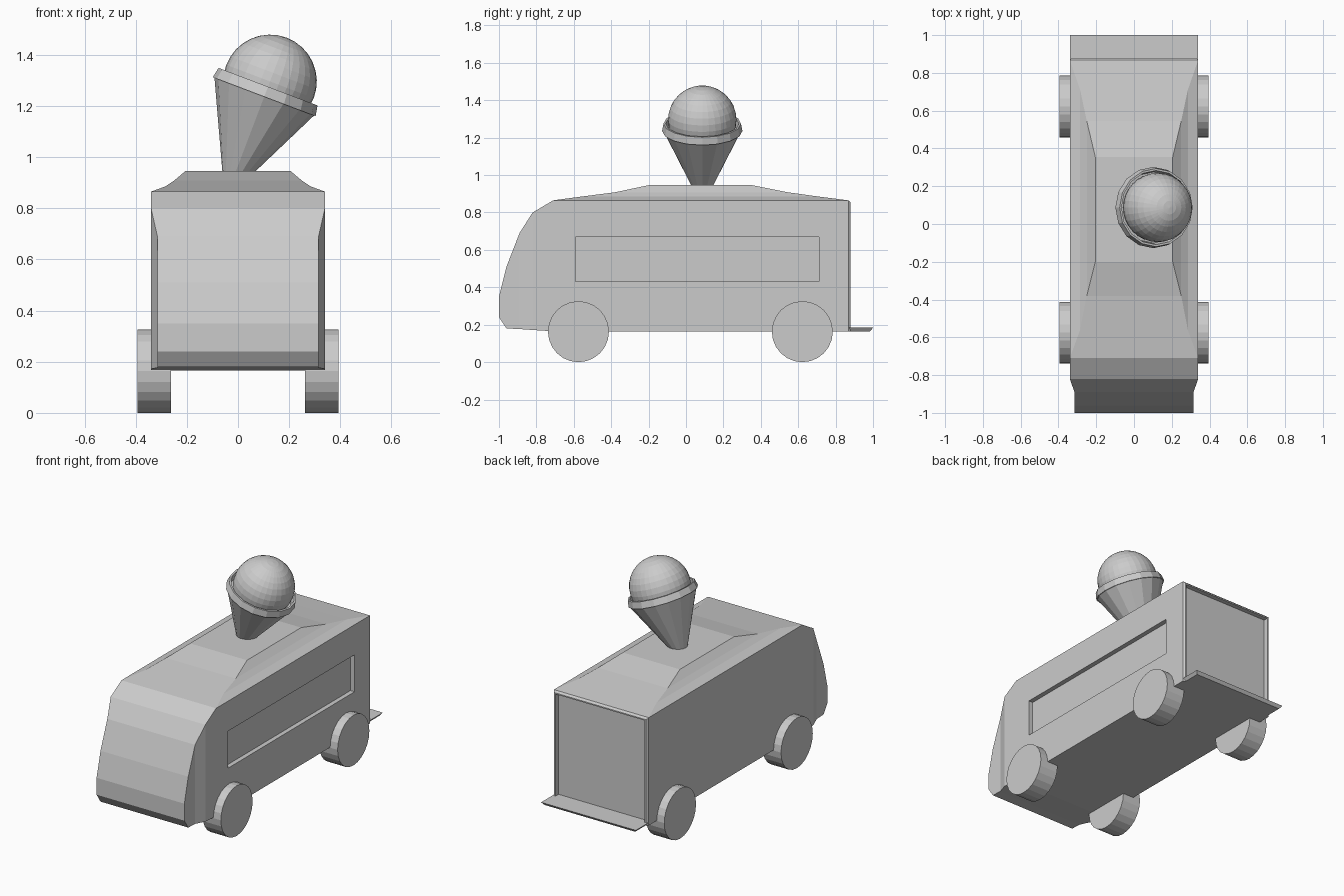
import bpy, bmesh
from math import sin, cos, pi, radians
from mathutils import Matrix

if "Cube" in bpy.data.objects:
    bpy.data.objects.remove(bpy.data.objects["Cube"])


def loft(bm, loops, cap_start=False, cap_end=True, skip=()):
    """Bridge equal-length point loops with quads; skip holds (span, edge) gaps."""
    rows = [[bm.verts.new(p) for p in loop] for loop in loops]
    n = len(rows[0])
    for s in range(len(rows) - 1):
        for e in range(n):
            if (s, e) not in skip:
                f = (e + 1) % n
                bm.faces.new((rows[s][e], rows[s][f], rows[s + 1][f], rows[s + 1][e]))
    if cap_start:
        bm.faces.new(rows[0][::-1])
    if cap_end:
        bm.faces.new(rows[-1])


def finish(bm, name, matrix=None):
    bmesh.ops.remove_doubles(bm, verts=bm.verts, dist=0.0005)
    bmesh.ops.recalc_face_normals(bm, faces=bm.faces)
    mesh = bpy.data.meshes.new(name)
    bm.to_mesh(mesh)
    bm.free()
    obj = bpy.data.objects.new(name, mesh)
    bpy.context.collection.objects.link(obj)
    if matrix:
        obj.matrix_world = matrix
    return obj


def flat_rect(w, y0, y1, z):
    return [(-w, y0, z), (w, y0, z), (w, y1, z), (-w, y1, z)]


def side_rect(x, y0, y1, z0, z1):
    return [(x, y0, z0), (x, y1, z0), (x, y1, z1), (x, y0, z1)]


def circle(r, z, n):
    return [(r * cos(2 * pi * i / n), r * sin(2 * pi * i / n), z) for i in range(n)]


# Van body: cross-sections (y, bottom, top, half width) from nose to recessed back
stations = [(-1.0, .24, .35, .315), (-.96, .18, .51, .315), (-.89, .177, .69, .315),
            (-.82, .172, .80, .34), (-.71, .165, .865, .34), (.868, .165, .865, .34),
            (.88, .165, .853, .33), (.88, .18, .845, .32), (.85, .18, .845, .32)]
body = bmesh.new()
loft(body, [[(-w, y, b), (w, y, b), (w, y, t), (-w, y, t)] for y, b, t, w in stations],
     cap_start=True, skip={(4, 1), (4, 2)})
# Stepped roof fills the open top
loft(body, [flat_rect(.34, -.71, .868, .865), flat_rect(.285, -.56, .71, .885),
            flat_rect(.25, -.38, .545, .908), flat_rect(.205, -.2, .355, .946)])
# Serving hatch recess fills the open right side
loft(body, [side_rect(.34, -.71, .868, .165, .865), side_rect(.34, -.59, .71, .43, .67),
            side_rect(.31, -.59, .71, .43, .67)])
finish(body, "van_body")

# Rear step
step = bmesh.new()
loft(step, [flat_rect(.325, .85, .985, .165), flat_rect(.34, .85, 1.0, .184)], cap_start=True)
finish(step, "rear_step")

# Wheels
for side, x in (("left", -.3275), ("right", .3275)):
    for end, y in (("front", -.575), ("rear", .622)):
        wheel = bmesh.new()
        loft(wheel, [circle(.163, -.066, 24), circle(.163, .066, 24)], cap_start=True)
        finish(wheel, f"{end}_{side}_wheel",
               Matrix.Translation((x, y, .163)) @ Matrix.Rotation(pi / 2, 4, 'Y'))

# Tilted roof cone with rim, and the scoop in it
tilt = Matrix.Translation((-.0495, .087, .836)) @ Matrix.Rotation(radians(20.8), 4, 'Y')
cone = bmesh.new()
loft(cone, [circle(r, z, 16) for r, z in
            ((.003, 0), (.208, .428), (.215, .428), (.207, .47), (.196, .47), (.188, .43))],
     cap_start=True)
finish(cone, "ice_cream_cone", tilt)

scoop = bmesh.new()
bmesh.ops.create_uvsphere(scoop, u_segments=32, v_segments=16, radius=.183)
finish(scoop, "ice_cream_scoop", tilt @ Matrix.Translation((0, 0, .492)))
